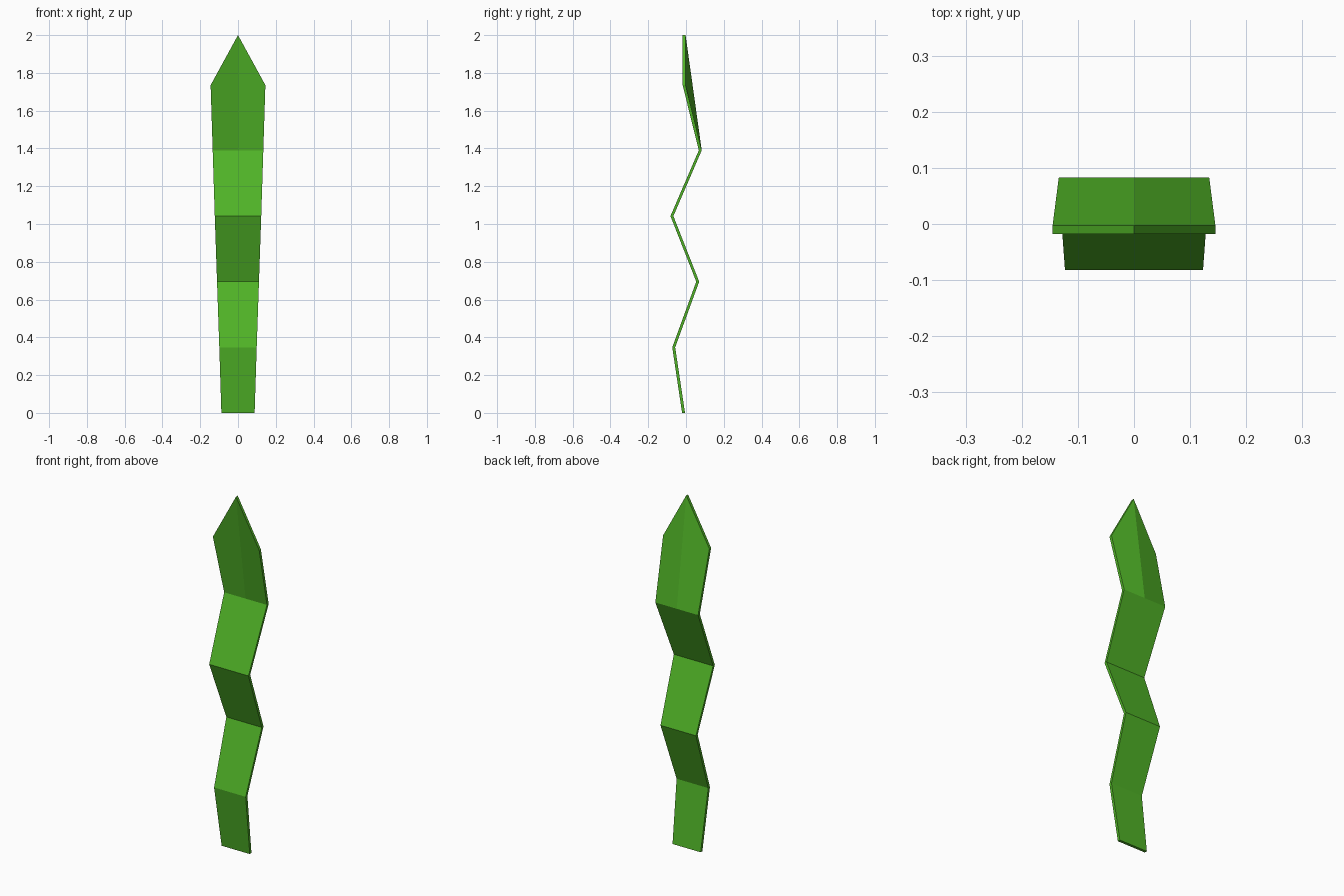
import bpy, bmesh

if "Cube" in bpy.data.objects:
    bpy.data.objects.remove(bpy.data.objects["Cube"])

T = 0.0155  # blade thickness along y
# fold stations: (z, centre y, half width)
folds = [(0.0, -0.013, 0.088), (0.347, -0.065, 0.099), (0.695, 0.062, 0.111),
         (1.042, -0.0745, 0.123), (1.39, 0.0755, 0.134)]
shoulder = (1.735, -0.010, 0.145)
tip = (2.0, -0.010)

bm = bmesh.new()

# one side of the zigzag strip, as a thin sheet
rows = [[bm.verts.new((s * w, y - T / 2, z)) for s in (-1, 0, 1)] for z, y, w in folds]
for a, b in zip(rows, rows[1:]):
    for i in (0, 1):
        bm.faces.new((a[i], a[i + 1], b[i + 1], b[i]))

# pointed end, creased along the middle
z, y, w = shoulder
left = bm.verts.new((-w, y - T / 2, z))
right = bm.verts.new((w, y - T / 2, z))
point = bm.verts.new((0, tip[1] - T / 2, tip[0]))
l, c, r = rows[-1]
bm.faces.new((c, r, right, point))
bm.faces.new((c, point, left, l))

# give the sheet its thickness
sheet = bm.faces[:]
back = bmesh.ops.extrude_face_region(bm, geom=sheet, use_keep_orig=True)
verts = [g for g in back["geom"] if isinstance(g, bmesh.types.BMVert)]
bmesh.ops.translate(bm, verts=verts, vec=(0, T, 0))
bmesh.ops.recalc_face_normals(bm, faces=bm.faces[:])

mesh = bpy.data.meshes.new("grass_blade")
bm.to_mesh(mesh)
bm.free()
blade = bpy.data.objects.new("grass_blade", mesh)
bpy.context.collection.objects.link(blade)

# leaf green
mat = bpy.data.materials.new("leaf_green")
mat.diffuse_color = (0.08, 0.45, 0.02, 1)
mat.use_nodes = True
mat.node_tree.nodes["Principled BSDF"].inputs["Base Color"].default_value = mat.diffuse_color
mesh.materials.append(mat)
